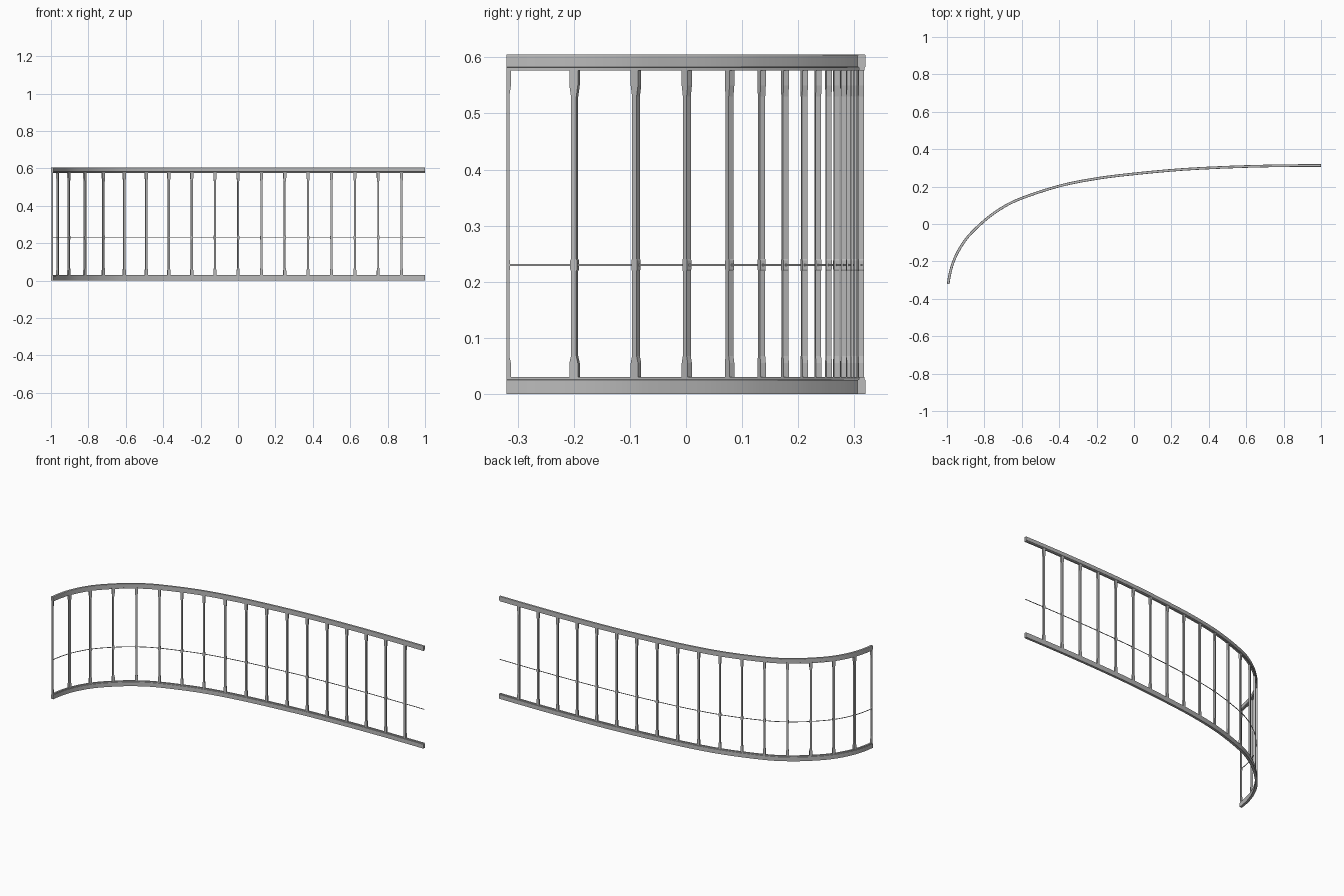
import bpy, bmesh, math
from mathutils import Vector

if "Cube" in bpy.data.objects:
    bpy.data.objects.remove(bpy.data.objects["Cube"], do_unlink=True)

metal = bpy.data.materials.new("grey metal")
metal.use_nodes = True
grey = (0.5, 0.5, 0.5, 1)
metal.diffuse_color = grey
metal.node_tree.nodes["Principled BSDF"].inputs["Base Color"].default_value = grey

# Plan of the curved run, as a few control points
plan = [Vector(p) for p in [
    (-0.993, -0.32), (-0.965, -0.2), (-0.905, -0.09), (-0.82, 0.0),
    (-0.725, 0.074), (-0.61, 0.134), (-0.4, 0.203), (-0.2, 0.243),
    (0.0, 0.268), (0.25, 0.291), (0.5, 0.304), (0.75, 0.311), (1.0, 0.313)]]


def smooth_path(points, steps=8):
    """Catmull-Rom curve through the points."""
    ends = [Vector((-0.993, -0.44))] + points + [Vector((1.25, 0.313))]
    out = []
    for a, b, c, d in zip(ends, ends[1:], ends[2:], ends[3:]):
        for k in range(steps):
            t = k / steps
            out.append(0.5 * (2 * b + (c - a) * t + (2 * a - 5 * b + 4 * c - d) * t**2
                              + (3 * b - a - 3 * c + d) * t**3))
    return out + [points[-1]]


path = smooth_path(plan)
lengths = [0.0]
for a, b in zip(path, path[1:]):
    lengths.append(lengths[-1] + (b - a).length)


def tangent(i):
    if i == 0:
        return Vector((0, 1))
    if i == len(path) - 1:
        return Vector((1, 0))
    return (path[i + 1] - path[i - 1]).normalized()


def at_length(s):
    """Position and direction at a distance along the run."""
    i = max(k for k in range(len(path) - 1) if lengths[k] <= s)
    f = (s - lengths[i]) / (lengths[i + 1] - lengths[i])
    return path[i].lerp(path[i + 1], f), tangent(i).lerp(tangent(i + 1), f).normalized()


def finish(name, rings):
    """Skin a list of closed rings, cap both ends and make the object."""
    bm = bmesh.new()
    loops = [[bm.verts.new(p) for p in ring] for ring in rings]
    for a, b in zip(loops, loops[1:]):
        n = len(a)
        for k in range(n):
            bm.faces.new((a[k], a[(k + 1) % n], b[(k + 1) % n], b[k]))
    bm.faces.new(loops[0])
    bm.faces.new(loops[-1])
    bmesh.ops.recalc_face_normals(bm, faces=bm.faces)
    mesh = bpy.data.meshes.new(name)
    bm.to_mesh(mesh)
    bm.free()
    mesh.materials.append(metal)
    obj = bpy.data.objects.new(name, mesh)
    bpy.context.collection.objects.link(obj)
    return obj


def sweep(name, half_profile):
    """Sweep a mirrored (half width, height) profile along the run."""
    profile = half_profile + [(-w, z) for w, z in reversed(half_profile)]
    rings = []
    for i, p in enumerate(path):
        t = tangent(i)
        side = Vector((t.y, -t.x))
        rings.append([(*(p + side * w), z) for w, z in profile])
    obj = finish(name, rings)
    bpy.ops.object.select_all(action="DESELECT")
    obj.select_set(True)
    bpy.context.view_layer.objects.active = obj
    bpy.ops.object.shade_smooth_by_angle(angle=math.radians(25))


# Rails with a narrower lip facing the posts, and the thin middle rod
sweep("bottom_rail", [(0.007, 0), (0.007, 0.025), (0.005, 0.026), (0.005, 0.03)])
sweep("top_rail", [(0.005, 0.577), (0.005, 0.582), (0.007, 0.583),
                   (0.007, 0.603), (0.006, 0.605)])
sweep("middle_rod", [(0.0015, 0.2285), (0.0015, 0.2315)])

# Posts: square bars flared at both ends, with a collar around the rod
flare, shaft, collar = 0.008, 0.005, 0.0065
sections = [(0.03, flare), (0.055, flare), (0.068, shaft), (0.219, shaft),
            (0.222, collar), (0.238, collar), (0.241, shaft),
            (0.53, shaft), (0.55, flare), (0.577, flare)]
bays = 18
for i in range(bays):
    centre, t = at_length(lengths[-1] * i / bays)
    side = Vector((t.y, -t.x)) * 0.005
    rings = []
    for z, half in sections:
        back = 0 if i == 0 else half      # the first post is cut flush with the end
        rings.append([(*(centre + t * u + side * v), z)
                      for u, v in ((-back, -1), (half, -1), (half, 1), (-back, 1))])
    finish(f"post_{i + 1}", rings)
